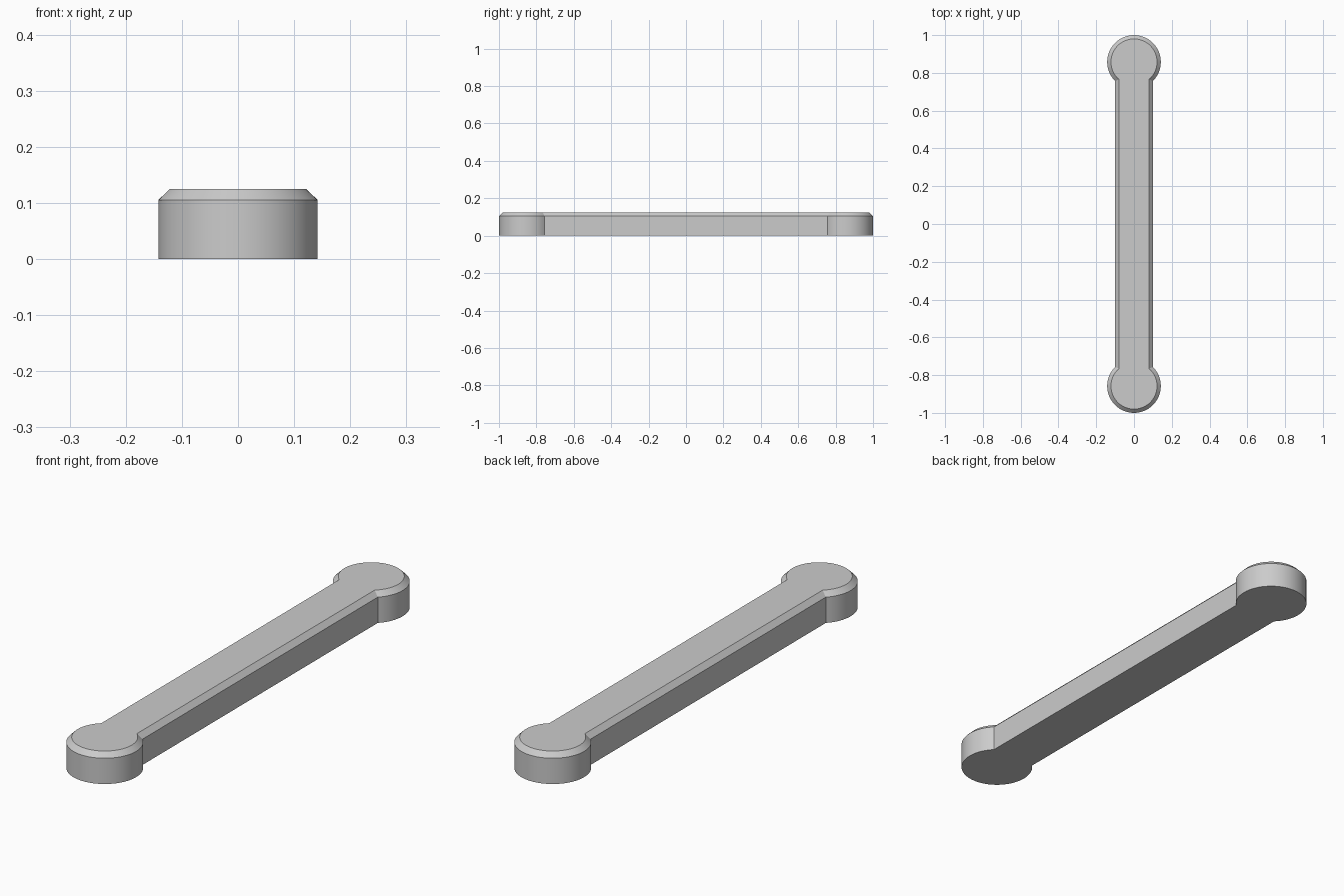
import bpy, bmesh, math

cube = bpy.data.objects.get("Cube")
if cube:
    bpy.data.objects.remove(cube, do_unlink=True)

HEIGHT, CHAMFER = 0.125, 0.02
END_RADIUS, HALF_WIDTH, SEGMENTS = 0.142, 0.10, 48
END_Y = 1 - END_RADIUS

# Single grey material
grey = bpy.data.materials.new("light grey")
grey.use_nodes = True
colour = (0.6, 0.6, 0.6, 1)
grey.diffuse_color = colour
grey.node_tree.nodes["Principled BSDF"].inputs["Base Color"].default_value = colour


def outline(inset):
    """Bar with round ends: one arc at the back, the same arc turned for the front."""
    r = END_RADIUS - inset
    start = -math.acos((HALF_WIDTH - inset) / r)
    sweep = math.pi - 2 * start
    arc = []
    for i in range(SEGMENTS + 1):
        a = start + sweep * i / SEGMENTS
        arc.append((r * math.cos(a), END_Y + r * math.sin(a)))
    return arc + [(-x, -y) for x, y in arc]


# Stack the outline: base, chamfer start, inset top
bm = bmesh.new()
rings = [[bm.verts.new((x, y, z)) for x, y in outline(inset)]
         for z, inset in ((0, 0), (HEIGHT - CHAMFER, 0), (HEIGHT, CHAMFER))]
count = len(rings[0])
for low, high in zip(rings, rings[1:]):
    for i in range(count):
        j = (i + 1) % count
        bm.faces.new((low[i], low[j], high[j], high[i]))


def cap(ring):
    """Close a ring with two round ends and a straight middle."""
    n = SEGMENTS + 1
    bm.faces.new(ring[:n])
    bm.faces.new(ring[n:])
    bm.faces.new((ring[0], ring[n - 1], ring[n], ring[-1]))


cap(rings[0])
cap(rings[-1])
bmesh.ops.recalc_face_normals(bm, faces=bm.faces)

mesh = bpy.data.meshes.new("handle_bar")
bm.to_mesh(mesh)
bm.free()
mesh.materials.append(grey)
bar = bpy.data.objects.new("handle_bar", mesh)
bpy.context.collection.objects.link(bar)

# Smooth round ends, sharp chamfer edges
bpy.ops.object.select_all(action='DESELECT')
bar.select_set(True)
bpy.context.view_layer.objects.active = bar
bpy.ops.object.shade_smooth_by_angle(angle=math.radians(25))
